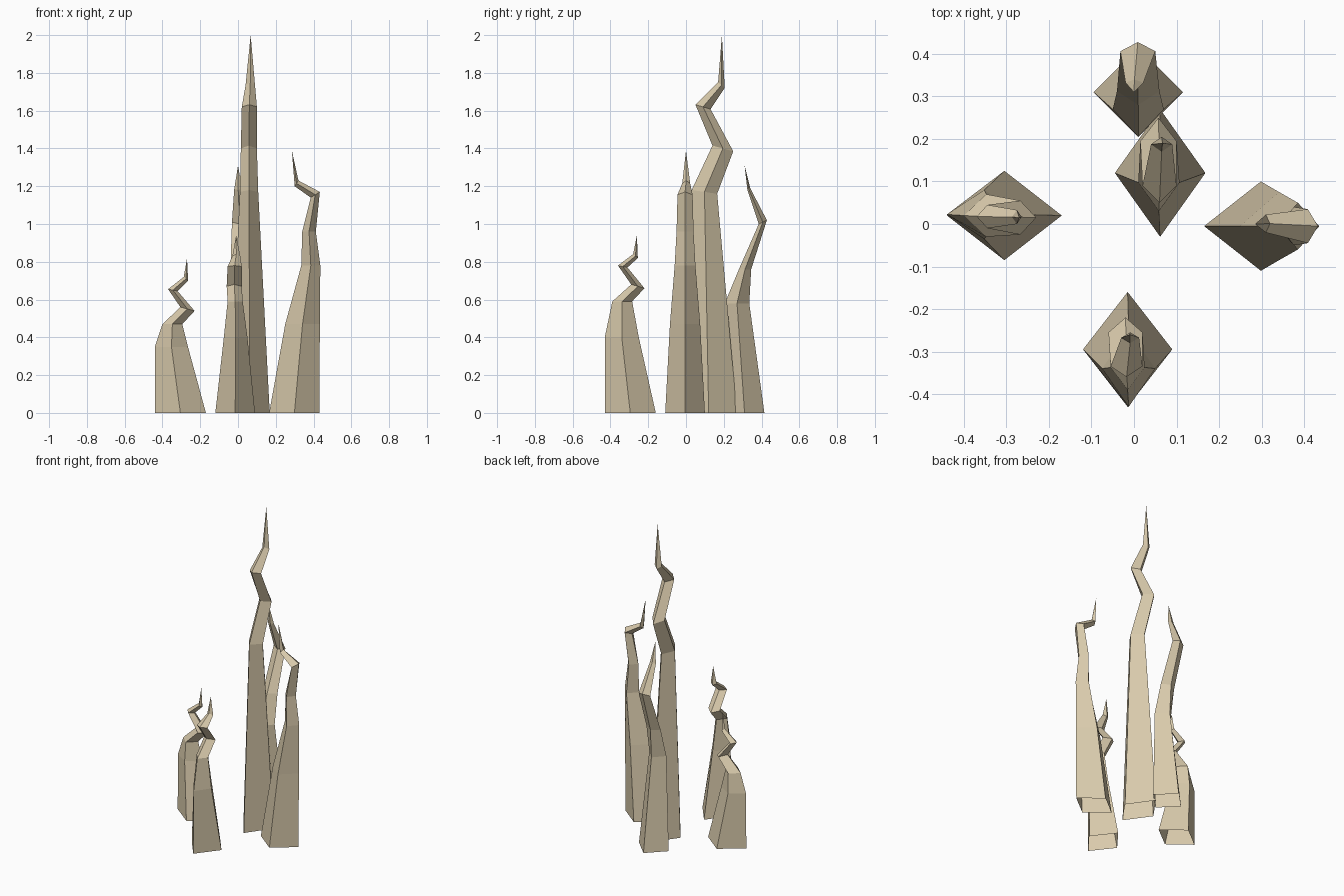
import bpy, bmesh

stone = bpy.data.materials.new("pale_sandstone")
stone.diffuse_color = (0.69, 0.59, 0.41, 1)


def spire(name, axis, rings, tip):
    """Four-sided crooked spire, open underneath.
    Each ring is (x0, x1, y0, y1, z, tilt): a diamond inside those bounds,
    whose + corner on the bending axis is raised by tilt and - corner lowered."""
    bm = bmesh.new()
    loops = []
    for x0, x1, y0, y1, z, t in rings:
        mx, my = (x0 + x1) / 2, (y0 + y1) / 2
        tx, ty = (t, 0) if axis == "x" else (0, t)
        corners = [(x0, my, z - tx), (mx, y0, z - ty), (x1, my, z + tx), (mx, y1, z + ty)]
        loops.append([bm.verts.new(c) for c in corners])
    for low, high in zip(loops, loops[1:]):
        for i in range(4):
            j = (i + 1) % 4
            bm.faces.new((low[i], low[j], high[j], high[i]))
    # pointed end
    top = bm.verts.new(tip)
    for i in range(4):
        bm.faces.new((loops[-1][i], loops[-1][(i + 1) % 4], top))
    mesh = bpy.data.meshes.new(name)
    bm.to_mesh(mesh)
    bm.free()
    mesh.materials.append(stone)
    bpy.context.collection.objects.link(bpy.data.objects.new(name, mesh))


# tallest, in the middle
spire("tall_spire", "y", [
    (-0.045, 0.168, -0.03, 0.27, 0, 0),
    (0.01, 0.107, 0.03, 0.165, 1.17, -0.01),
    (0.015, 0.10, 0.14, 0.25, 1.40, -0.015),
    (0.02, 0.10, 0.05, 0.13, 1.62, -0.012),
    (0.04, 0.09, 0.17, 0.205, 1.735, -0.015),
], (0.067, 0.19, 2.0))

# right side
spire("right_spire", "x", [
    (0.165, 0.432, -0.11, 0.10, 0, 0),
    (0.25, 0.433, -0.085, 0.075, 0.47, 0),
    (0.335, 0.436, -0.06, 0.05, 0.78, 0),
    (0.34, 0.412, -0.05, 0.04, 0.96, 0),
    (0.385, 0.433, -0.045, 0.035, 1.155, 0.015),
    (0.30, 0.32, -0.02, 0.022, 1.215, 0.015),
], (0.285, 0.0, 1.39))

# left side, short and zigzag
spire("left_spire", "x", [
    (-0.44, -0.17, -0.085, 0.125, 0, 0),
    (-0.44, -0.265, -0.035, 0.08, 0.35, 0),
    (-0.40, -0.295, -0.03, 0.07, 0.47, 0),
    (-0.305, -0.23, -0.025, 0.055, 0.55, -0.01),
    (-0.37, -0.32, -0.01, 0.045, 0.65, -0.005),
    (-0.287, -0.264, 0.0, 0.033, 0.71, -0.01),
], (-0.27, 0.015, 0.82))

# front, short and zigzag
spire("front_spire", "y", [
    (-0.12, 0.09, -0.43, -0.16, 0, 0),
    (-0.075, 0.05, -0.43, -0.25, 0.40, 0),
    (-0.055, 0.025, -0.39, -0.285, 0.59, 0),
    (-0.06, 0.02, -0.29, -0.22, 0.67, -0.01),
    (-0.055, 0.02, -0.36, -0.31, 0.775, -0.005),
    (-0.03, 0.012, -0.28, -0.255, 0.83, -0.01),
], (-0.01, -0.26, 0.94))

# back, bending outward then in
spire("back_spire", "y", [
    (-0.095, 0.115, 0.205, 0.415, 0, 0),
    (-0.05, 0.07, 0.205, 0.335, 0.58, 0),
    (-0.04, 0.06, 0.28, 0.345, 0.76, 0),
    (-0.032, 0.05, 0.385, 0.428, 1.01, 0.01),
    (-0.02, 0.022, 0.325, 0.34, 1.185, 0.005),
], (0.0, 0.31, 1.31))
